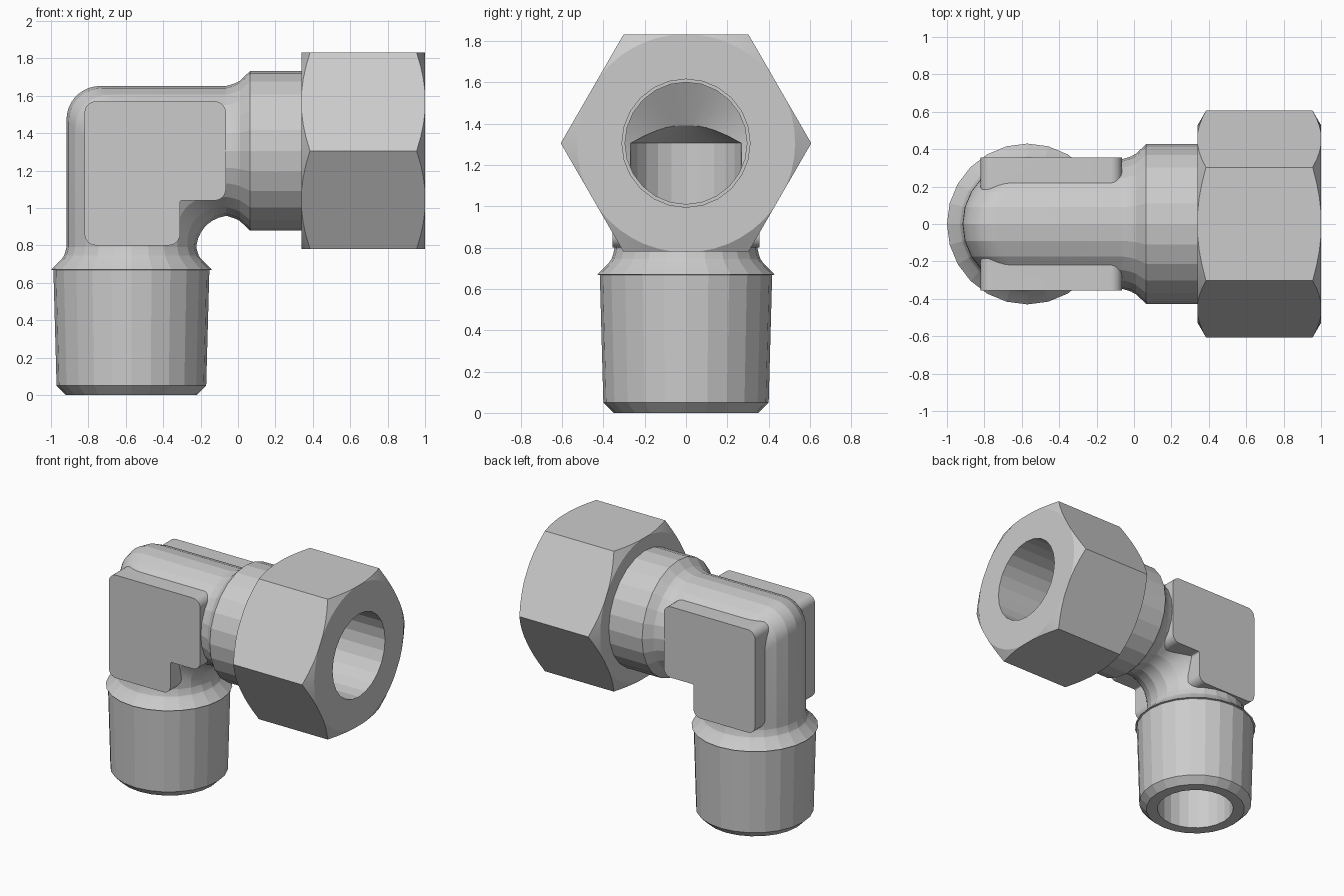
import bpy
from math import sin, cos, pi, radians
from mathutils import Vector

if "Cube" in bpy.data.objects:
    bpy.data.objects.remove(bpy.data.objects["Cube"])

CX, CZ = -0.57, 1.305      # vertical pipe axis (x), horizontal pipe axis (z)
SEG = 24


def make(name, verts, faces):
    me = bpy.data.meshes.new(name)
    me.from_pydata(verts, [], faces)
    ob = bpy.data.objects.new(name, me)
    bpy.context.collection.objects.link(ob)
    bpy.ops.object.select_all(action='DESELECT')
    bpy.context.view_layer.objects.active = ob
    ob.select_set(True)
    bpy.ops.object.mode_set(mode='EDIT')
    bpy.ops.mesh.select_all(action='SELECT')
    bpy.ops.mesh.normals_make_consistent(inside=False)
    bpy.ops.object.mode_set(mode='OBJECT')
    return ob


def skin(name, rings):
    """Join equal closed rings of points into a capped solid."""
    n = len(rings[0])
    verts = [p for ring in rings for p in ring]
    faces = [(i * n + k, i * n + (k + 1) % n, (i + 1) * n + (k + 1) % n, (i + 1) * n + k)
             for i in range(len(rings) - 1) for k in range(n)]
    faces += [tuple(range(n)), tuple(range(len(verts) - n, len(verts)))]
    return make(name, verts, faces)


def turned(name, profile, axis, seg=SEG):
    """Solid of revolution from (radius, position along axis) points."""
    rings = []
    for r, t in profile:
        ring = [(r * cos(2 * pi * k / seg), r * sin(2 * pi * k / seg)) for k in range(seg)]
        rings.append([(CX + a, b, t) if axis == 'Z' else (t, a, CZ + b) for a, b in ring])
    return skin(name, rings)


def fillet(p0, p1, p2, r, n=9):
    """Points of a rounded right-angle corner at p1."""
    p0, p1, p2 = Vector(p0), Vector(p1), Vector(p2)
    d0, d2 = (p0 - p1).normalized(), (p2 - p1).normalized()
    c = p1 + r * (d0 + d2)
    return [c - r * d2 * cos(pi / 2 * i / n) - r * d0 * sin(pi / 2 * i / n) for i in range(n + 1)]


def combine(target, other, op):
    m = target.modifiers.new(op, 'BOOLEAN')
    m.operation, m.solver, m.object = op, 'EXACT', other
    bpy.context.view_layer.objects.active = target
    bpy.ops.object.modifier_apply(modifier=m.name)
    bpy.data.objects.remove(other)


def finish(ob):
    bpy.ops.object.select_all(action='DESELECT')
    bpy.context.view_layer.objects.active = ob
    ob.select_set(True)
    bpy.ops.object.shade_smooth_by_angle(angle=radians(10.5))


# Elbow: mitred pipe whose every lengthwise line has a rounded corner
R = 0.347
paths = []
for k in range(SEG):
    v, u = R * cos(2 * pi * k / SEG), R * sin(2 * pi * k / SEG)
    a, c, b = (CX - u, 0.6), (CX - u, CZ + u), (0.1, CZ + u)
    line = [Vector(a)] + fillet(a, c, b, 0.18) + [Vector(b)]
    paths.append([(p.x, v, p.y) for p in line])
body = skin("elbow_body", [list(ring) for ring in zip(*paths)])

# Wrench flats: L-shaped slab through the elbow
L = [(-0.82, 1.57), (-0.065, 1.57), (-0.065, 1.04), (-0.31, 1.04), (-0.31, 0.80), (-0.82, 0.80)]
outline = []
for i in range(6):
    rad = 0.012 if i == 3 else 0.06
    outline += fillet(L[i - 1], L[i], L[(i + 1) % 6], rad)
flats = skin("wrench_flats", [[(p.x, y, p.y) for p in outline] for y in (-0.355, 0.355)])
combine(body, flats, 'UNION')

# Tapered male end with its shoulder
male_end = turned("male_end", [(0.35, 0), (0.40, 0.05), (0.417, 0.667), (0.43, 0.67),
                               (0.372, 0.728), (0.36, 0.745), (0.352, 0.77), (0.343, 0.81)], 'Z')
combine(body, male_end, 'UNION')

# Collar leading to the nut
collar = turned("collar", [(0.343, -0.08), (0.352, -0.045), (0.362, -0.015), (0.375, 0.01),
                           (0.427, 0.065), (0.427, 0.345)], 'X')
combine(body, collar, 'UNION')

# Two drilled bores with conical ends meeting in the elbow
combine(body, turned("bore_v", [(0.27, -0.1), (0.27, CZ), (0.001, CZ + 0.155)], 'Z'), 'DIFFERENCE')
combine(body, turned("bore_h", [(0.295, 0.5), (0.295, CX), (0.001, CX - 0.17)], 'X'), 'DIFFERENCE')
finish(body)

# Hex nut with chamfered corners and a through hole
nut = turned("hex_nut", [(0.606, 0.34), (0.606, 1.0)], 'X', 6)
chamfer = turned("chamfer", [(0.50, 0.323), (0.528, 0.34), (0.615, 0.39), (0.615, 0.95),
                             (0.528, 1.0), (0.50, 1.017)], 'X', 48)
combine(nut, chamfer, 'INTERSECT')
combine(nut, turned("nut_hole", [(0.31, 0.2), (0.31, 1.1)], 'X'), 'DIFFERENCE')
finish(nut)
